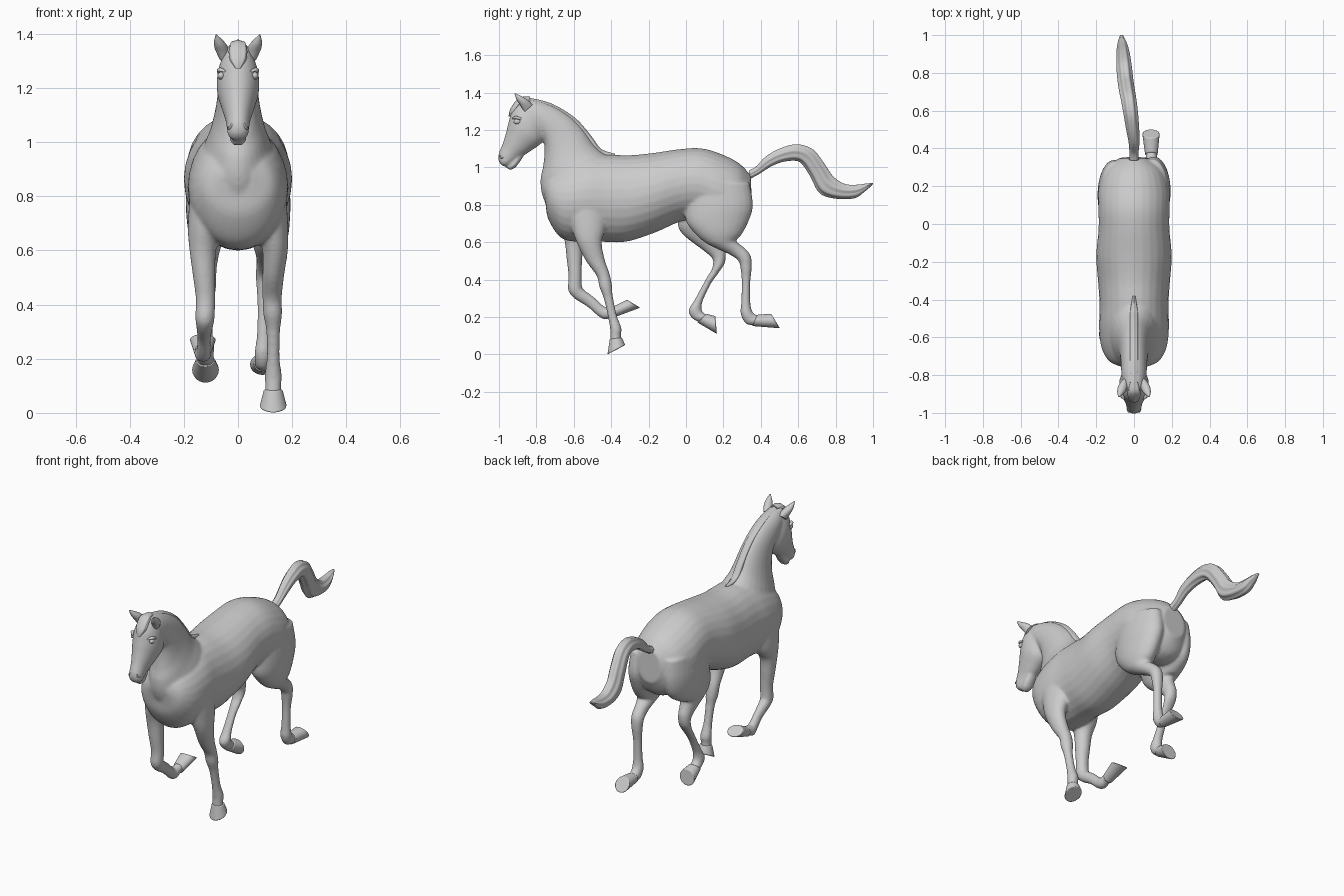
import bpy, bmesh
from math import sin, cos, pi
from mathutils import Vector


def spline(rows, steps):
    """Catmull-Rom interpolation of rows of numbers."""
    out, n = [], len(rows)
    for i in range(n - 1):
        a, b, c, d = rows[max(i - 1, 0)], rows[i], rows[i + 1], rows[min(i + 2, n - 1)]
        for s in range(steps):
            t = s / steps
            out.append([0.5 * (2 * q + (r - p) * t + (2 * p - 5 * q + 4 * r - u) * t * t
                               + (3 * q - p - 3 * r + u) * t ** 3)
                        for p, q, r, u in zip(a, b, c, d)])
    out.append(rows[-1])
    return out


def loft(bm, rows, steps=5, sides=28, groove=0.0):
    """Skin of elliptical rings; row = centre x, edge point (y, z), opposite edge point (y, z), half width."""
    rings = []
    for x, y1, z1, y2, z2, w in spline(rows, steps):
        mid = Vector((x, (y1 + y2) / 2, (z1 + z2) / 2))
        arm = Vector((0, (y2 - y1) / 2, (z2 - z1) / 2))
        ring = []
        for k in range(sides):
            a = 2 * pi * k / sides
            g = 1 + groove * (cos(7 * a) - 1)
            ring.append(bm.verts.new(mid + (arm * cos(a) + Vector((w * sin(a), 0, 0))) * g))
        rings.append(ring)
    for r, s in zip(rings, rings[1:]):
        for k in range(sides):
            j = (k + 1) % sides
            bm.faces.new((r[k], r[j], s[j], s[k]))
    bm.faces.new(rings[0])
    bm.faces.new(rings[-1])


def finish(bm, name, angle=0.9):
    bmesh.ops.recalc_face_normals(bm, faces=bm.faces)
    me = bpy.data.meshes.new(name)
    bm.to_mesh(me)
    bm.free()
    ob = bpy.data.objects.new(name, me)
    bpy.context.collection.objects.link(ob)
    bpy.ops.object.select_all(action='DESELECT')
    ob.select_set(True)
    bpy.context.view_layer.objects.active = ob
    bpy.ops.object.shade_smooth_by_angle(angle=angle)
    return ob


def part(name, rows, **kw):
    bm = bmesh.new()
    loft(bm, rows, **kw)
    return finish(bm, name)


torso = [
    (0, -.75, .80, -.765, .92, .06), (0, -.735, .72, -.72, .97, .13),
    (0, -.67, .625, -.64, 1.02, .172), (0, -.58, .602, -.52, 1.06, .185),
    (0, -.45, .602, -.42, 1.068, .182), (0, -.32, .603, -.30, 1.065, .19),
    (0, -.17, .65, -.17, 1.078, .20), (0, -.03, .71, -.03, 1.098, .188),
    (0, .08, .72, .08, 1.102, .188), (0, .20, .66, .18, 1.075, .188),
    (0, .30, .68, .28, 1.025, .155), (0, .355, .77, .345, .96, .075)]
neck = [
    (0, -.70, .70, -.36, 1.03, .15), (0, -.765, .84, -.44, 1.075, .13),
    (0, -.778, .93, -.49, 1.12, .105), (0, -.765, 1.0, -.55, 1.205, .085),
    (0, -.757, 1.07, -.62, 1.275, .075), (0, -.76, 1.13, -.71, 1.33, .07),
    (0, -.80, 1.19, -.80, 1.36, .066), (0, -.86, 1.22, -.87, 1.37, .055)]
head = [
    (0, -.87, 1.372, -.78, 1.30, .045), (0, -.928, 1.31, -.752, 1.22, .073),
    (0, -.948, 1.245, -.765, 1.14, .078), (0, -.964, 1.18, -.83, 1.088, .062),
    (0, -.983, 1.12, -.885, 1.053, .047), (0, -1.003, 1.07, -.915, 1.03, .041),
    (0, -1.002, 1.035, -.945, 1.012, .036), (0, -.985, 1.01, -.965, 1.005, .02)]
chin = [
    (0, -.90, 1.08, -.87, 1.055, .028), (0, -.925, 1.04, -.895, 1.02, .032),
    (0, -.95, 1.012, -.915, .997, .03), (0, -.96, .997, -.94, .985, .018)]

# Legs: edge points run front side then back side, from shoulder or hip to hoof
front_planted = [
    (.115, -.66, .85, -.42, .85, .06), (.125, -.62, .70, -.43, .68, .06),
    (.137, -.585, .60, -.45, .60, .047), (.13, -.535, .50, -.435, .51, .04),
    (.126, -.478, .42, -.408, .43, .036), (.128, -.463, .36, -.396, .37, .035),
    (.13, -.440, .30, -.391, .31, .026), (.13, -.417, .20, -.370, .21, .024),
    (.13, -.405, .13, -.345, .14, .032), (.13, -.405, .09, -.348, .105, .029),
    (.13, -.405, .06, -.345, .07, .033)]
front_lifted = [
    (-.115, -.68, .85, -.45, .85, .06), (-.125, -.67, .70, -.49, .68, .06),
    (-.13, -.648, .60, -.545, .60, .049), (-.125, -.637, .50, -.555, .50, .041),
    (-.12, -.628, .42, -.558, .42, .036), (-.122, -.63, .345, -.556, .365, .036),
    (-.123, -.60, .302, -.548, .348, .032), (-.125, -.527, .255, -.493, .307, .025),
    (-.127, -.472, .207, -.438, .257, .026), (-.13, -.432, .187, -.418, .252, .032),
    (-.13, -.39, .202, -.40, .257, .028), (-.13, -.355, .208, -.37, .26, .032)]
hind_back = [
    (.10, .0, .92, .34, .92, .08), (.105, -.005, .80, .358, .80, .088),
    (.11, .0, .715, .338, .72, .082), (.115, .04, .655, .30, .645, .07),
    (.115, .10, .60, .268, .608, .056), (.112, .17, .563, .275, .598, .046),
    (.106, .235, .533, .31, .572, .038), (.102, .28, .50, .345, .53, .036),
    (.10, .292, .455, .352, .47, .032), (.097, .298, .38, .344, .385, .025),
    (.095, .295, .28, .344, .285, .026), (.093, .293, .215, .352, .235, .032),
    (.092, .322, .163, .372, .213, .03), (.092, .375, .155, .395, .208, .032)]
hind_forward = [
    (-.10, -.02, .92, .33, .92, .08), (-.105, -.03, .80, .34, .80, .088),
    (-.11, -.045, .70, .31, .70, .078), (-.115, -.02, .645, .23, .64, .062),
    (-.115, .04, .595, .19, .63, .052), (-.115, .10, .55, .197, .593, .042),
    (-.115, .143, .508, .213, .545, .036), (-.115, .138, .455, .207, .488, .035),
    (-.115, .113, .415, .175, .437, .03), (-.117, .083, .36, .133, .378, .026),
    (-.119, .042, .285, .095, .30, .027), (-.12, .013, .235, .083, .255, .032),
    (-.12, .033, .193, .090, .226, .03), (-.12, .075, .17, .115, .21, .032)]

# Body: all flesh parts fused and smoothed into one skin
bm = bmesh.new()
for rows in (torso, neck, head, chin, front_planted, front_lifted, hind_back, hind_forward):
    loft(bm, rows)
body = finish(bm, "horse_body")
rm = body.modifiers.new("fuse", 'REMESH')
rm.mode = 'VOXEL'
rm.voxel_size = 0.0075
rm.use_smooth_shade = True
sm = body.modifiers.new("soften", 'SMOOTH')
sm.factor = 0.5
sm.iterations = 7

# Hooves: coronet ring, then flared wall down to a flat sole
hooves = {
    "front_hoof_planted": [(.13, -.407, .083, -.343, .09, .034), (.13, -.42, 0, -.325, .05, .05)],
    "front_hoof_lifted": [(-.13, -.38, .20, -.385, .258, .033), (-.13, -.245, .25, -.315, .292, .048)],
    "hind_hoof_back": [(.092, .355, .152, .38, .212, .033), (.09, .502, .14, .455, .218, .046)],
    "hind_hoof_forward": [(-.12, .06, .172, .11, .217, .034), (-.12, .165, .11, .157, .205, .05)]}
for name, rows in hooves.items():
    hoof = part(name, rows, steps=3)
    bv = hoof.modifiers.new("rounded_rim", 'BEVEL')
    bv.width = 0.004
    bv.segments = 2

# Tail, mane and forelock with hair grooves
part("tail", [
    (0, .335, .985, .345, .94, .026), (0, .372, 1.005, .392, .965, .025),
    (0, .425, 1.06, .455, 1.005, .03), (-.008, .50, 1.103, .52, 1.03, .036),
    (-.018, .59, 1.127, .59, 1.035, .04), (-.028, .68, 1.10, .625, 1.012, .042),
    (-.038, .745, 1.02, .665, .95, .043), (-.045, .79, .955, .715, .862, .043),
    (-.052, .85, .915, .80, .833, .042), (-.058, .91, .91, .90, .835, .036),
    (-.062, .96, .915, .957, .872, .025), (-.066, 1.0, .917, .998, .908, .008)],
    sides=56, groove=.06)
part("mane", [
    (0, -.82, 1.33, -.845, 1.374, .02), (0, -.70, 1.28, -.72, 1.342, .024),
    (0, -.60, 1.20, -.592, 1.264, .024), (0, -.52, 1.11, -.508, 1.170, .024),
    (0, -.46, 1.04, -.455, 1.10, .022), (0, -.38, 1.04, -.38, 1.073, .008)],
    sides=42, groove=.05)
part("forelock", [
    (0, -.84, 1.34, -.835, 1.378, .022), (0, -.88, 1.335, -.893, 1.372, .034),
    (0, -.905, 1.30, -.938, 1.315, .032), (0, -.93, 1.27, -.949, 1.272, .01)],
    sides=42, groove=.05)

for side, s in (("left", -1), ("right", 1)):
    # Ears
    part(side + "_ear", [
        (s * .05, -.865, 1.295, -.82, 1.335, .02), (s * .06, -.885, 1.33, -.845, 1.36, .025),
        (s * .07, -.905, 1.36, -.875, 1.378, .019), (s * .08, -.917, 1.394, -.912, 1.397, .003)])
    # Eyes and brows
    bm = bmesh.new()
    bmesh.ops.create_uvsphere(bm, u_segments=20, v_segments=12, radius=.018)
    bmesh.ops.scale(bm, vec=(.75, 1.1, .8), verts=bm.verts)
    bmesh.ops.translate(bm, vec=(s * .062, -.902, 1.245), verts=bm.verts)
    finish(bm, side + "_eye")
    part(side + "_brow", [
        (s * .052, -.93, 1.258, -.928, 1.266, .006), (s * .066, -.908, 1.258, -.908, 1.275, .011),
        (s * .07, -.882, 1.252, -.880, 1.264, .007)], sides=14)
    # Nostril rims
    bpy.ops.mesh.primitive_torus_add(major_radius=.011, minor_radius=.004, major_segments=24,
                                     minor_segments=10, location=(s * .029, -.984, 1.06),
                                     rotation=(.3, s * 1.1, 0))
    bpy.context.object.name = side + "_nostril"
    bpy.ops.object.shade_smooth()
